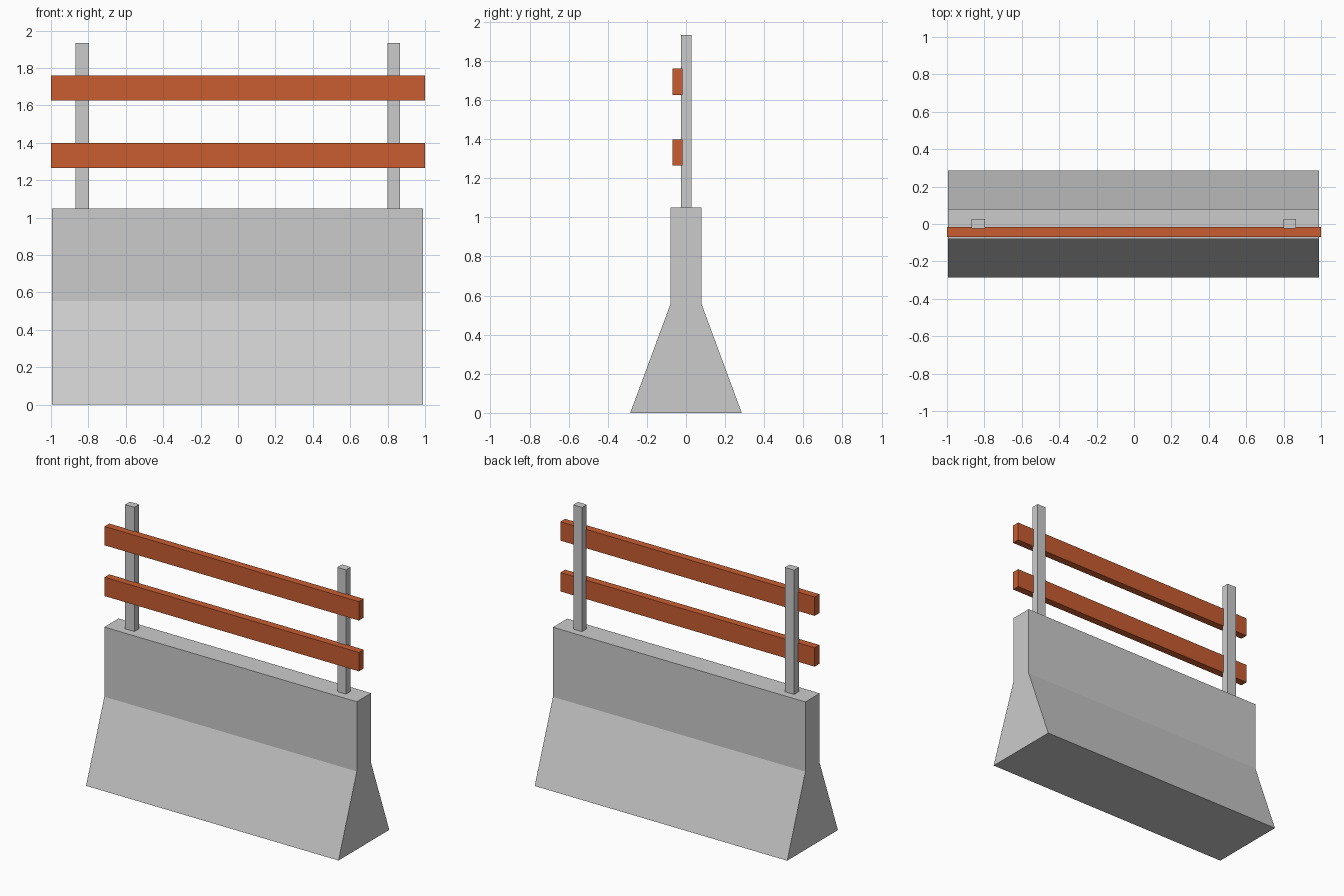
import bpy, bmesh

if "Cube" in bpy.data.objects:
    bpy.data.objects.remove(bpy.data.objects["Cube"])


def extrude_x(name, profile, x0, x1):
    """Extrude a closed (y, z) profile along x."""
    bm = bmesh.new()
    face = bm.faces.new([bm.verts.new((x0, y, z)) for y, z in profile])
    ext = bmesh.ops.extrude_face_region(bm, geom=[face])
    verts = [g for g in ext["geom"] if isinstance(g, bmesh.types.BMVert)]
    bmesh.ops.translate(bm, verts=verts, vec=(x1 - x0, 0, 0))
    bmesh.ops.recalc_face_normals(bm, faces=bm.faces)
    mesh = bpy.data.meshes.new(name)
    bm.to_mesh(mesh)
    bm.free()
    obj = bpy.data.objects.new(name, mesh)
    bpy.context.collection.objects.link(obj)
    return obj


def box(name, x, y, z):
    profile = [(y[0], z[0]), (y[1], z[0]), (y[1], z[1]), (y[0], z[1])]
    return extrude_x(name, profile, *x)


orange = bpy.data.materials.new("orange_paint")
orange.diffuse_color = (0.58, 0.11, 0.03, 1)
orange.use_nodes = True
orange.node_tree.nodes["Principled BSDF"].inputs["Base Color"].default_value = orange.diffuse_color

# Concrete barrier: flared foot, straight upper wall
half = [(0.285, 0), (0.08, 0.555), (0.08, 1.05)]
profile = half + [(-y, z) for y, z in reversed(half)]
extrude_x("concrete_barrier", profile, -0.995, 0.99)

# Posts standing on the wall
for side, x in (("left", (-0.87, -0.797)), ("right", (0.798, 0.867))):
    box(side + "_post", x, (-0.025, 0.028), (1.05, 1.933))

# Orange rails fixed to the front of the posts
for level, z in (("lower", (1.265, 1.399)), ("upper", (1.626, 1.76))):
    rail = box(level + "_rail", (-1, 1), (-0.07, -0.017), z)
    rail.data.materials.append(orange)
